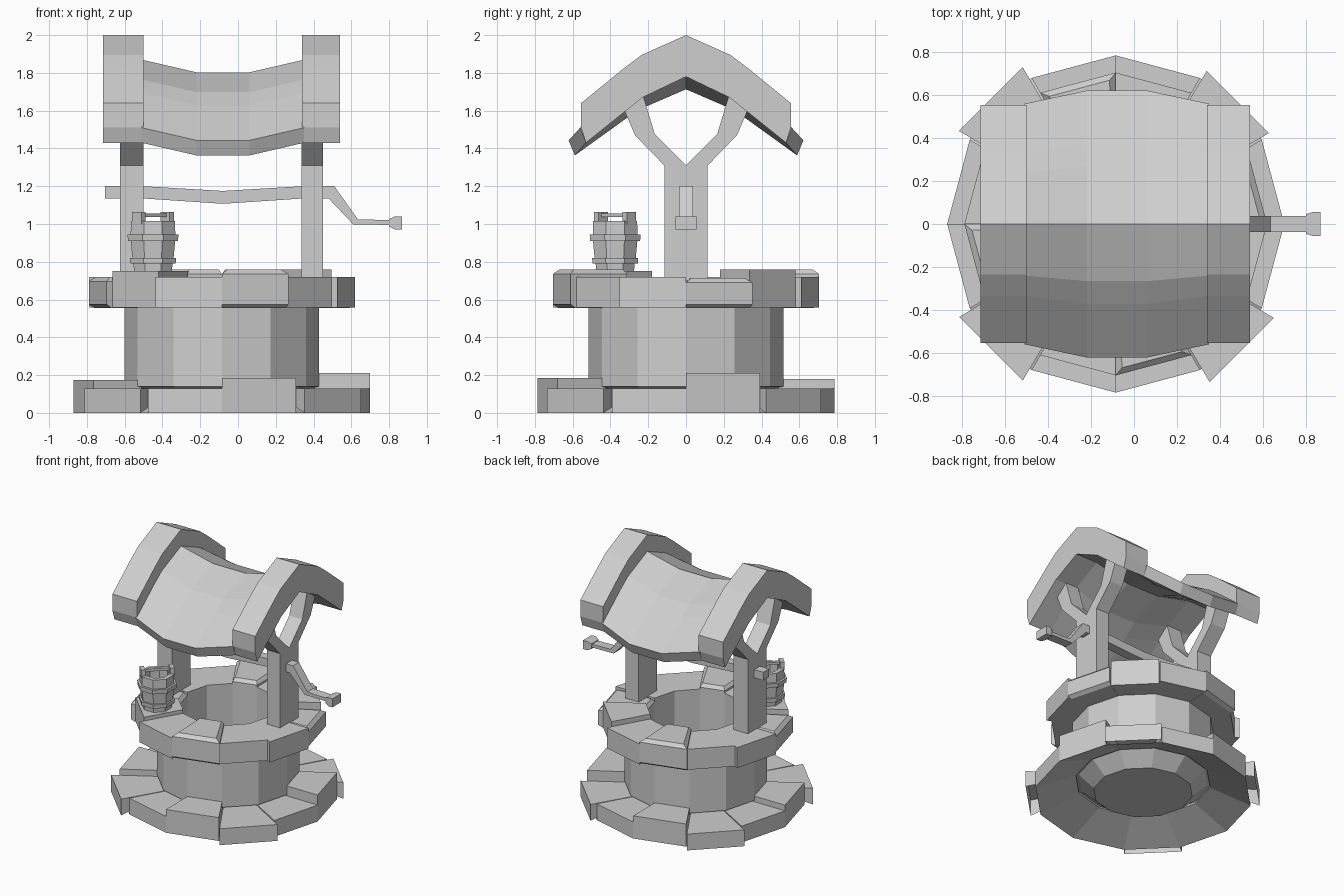
import bpy, bmesh
from math import sin, cos, radians, pi
from mathutils import Vector

cube = bpy.data.objects.get("Cube")
if cube:
    bpy.data.objects.remove(cube, do_unlink=True)

# One plain stone grey for everything
GREY = (0.62, 0.62, 0.62, 1)
stone = bpy.data.materials.new("plain_grey")
stone.use_nodes = True
stone.diffuse_color = GREY
bsdf = next(n for n in stone.node_tree.nodes if n.type == 'BSDF_PRINCIPLED')
bsdf.inputs["Base Color"].default_value = GREY

CX = -0.085  # axis of the round wall


def finish(name, bm):
    bmesh.ops.remove_doubles(bm, verts=bm.verts, dist=0.0001)
    bmesh.ops.recalc_face_normals(bm, faces=bm.faces)
    mesh = bpy.data.meshes.new(name)
    bm.to_mesh(mesh)
    bm.free()
    mesh.materials.append(stone)
    obj = bpy.data.objects.new(name, mesh)
    bpy.context.collection.objects.link(obj)


def loft(name, sections, cap_start=True):
    """Join matching closed outlines into one solid."""
    bm = bmesh.new()
    loops = [[bm.verts.new(p) for p in s] for s in sections]
    for a, b in zip(loops, loops[1:]):
        for i in range(len(a)):
            j = (i + 1) % len(a)
            bm.faces.new((a[i], a[j], b[j], b[i]))
    if cap_start:
        bm.faces.new(loops[0])
    bm.faces.new(loops[-1])
    finish(name, bm)


def lathe(name, profile, sides, cx, cy, turn=0):
    """Turn an (r, z) profile around a vertical axis."""
    bm = bmesh.new()
    rings = []
    for r, z in profile:
        rings.append([bm.verts.new((cx + r * cos(turn + 2 * pi * i / sides),
                                    cy + r * sin(turn + 2 * pi * i / sides), z))
                      for i in range(sides)])
    for a, b in zip(rings, rings[1:]):
        for i in range(sides):
            j = (i + 1) % sides
            bm.faces.new((a[i], a[j], b[j], b[i]))
    finish(name, bm)


def ring_block(name, step, levels, closed=True):
    """One of twelve stones; levels give (r_in, z_in, r_out, z_out, end inset in degrees)."""
    sections = []
    for r_in, z_in, r_out, z_out, inset in levels:
        a, b = radians(30 * step + inset), radians(30 * step + 30 - inset)
        sections.append([(CX + r * cos(t), r * sin(t), z) for r, z, t in
                         ((r_in, z_in, a), (r_out, z_out, a),
                          (r_out, z_out, b), (r_in, z_in, b))])
    loft(name, sections, closed)


def extrude_x(name, outline, x0, x1):
    loft(name, [[(x, y, z) for y, z in outline] for x in (x0, x1)])


def mirrored(half):
    """Complete a half outline (y >= 0, starting on the axis) to the other side."""
    return [(-y, z) for y, z in reversed(half) if y > 0] + half


# Base stones: raised every quarter, wider on the diagonals, sloping underneath
base_raised = {0: 0.21, 3: 0.18, 6: 0.175, 9: 0.185}
base_wide = {1: 0.83, 4: 0.85, 7: 0.847, 10: 0.857}
for k in range(12):
    r, z = base_wide.get(k, 0.785), base_raised.get(k, 0.13)
    inset = 0.7 if k in base_wide else 0
    ring_block(f"base_stone_{k + 1}", k,
               [(0.49, 0.12, r, 0, inset), (0.49, z, r, z, inset)], k not in base_wide)
lathe("base_underside", [(0.785, 0), (0.49, 0.12)], 12, CX, 0)

# Rim stones: chamfered every quarter, narrower on the diagonals
rim_heights = {0: 0.715, 1: 0.76, 3: 0.76, 7: 0.75, 9: 0.76}
for k in range(12):
    z = rim_heights.get(k, 0.72)
    if k % 3 == 0:
        levels = [(0.36, 0.555, 0.675, 0.555, 0), (0.36, 0.575, 0.705, 0.575, 0),
                  (0.36, z - 0.025, 0.705, z - 0.025, 0), (0.38, z, 0.67, z, 2.5)]
    else:
        r = 0.67 if k % 3 == 1 else 0.705
        levels = [(0.36, 0.557, r, 0.557, 0), (0.36, z, r, z, 0)]
    ring_block(f"rim_stone_{k + 1}", k, levels)

# Round wall tapering to its foot, with a hollow shaft
lathe("wall", [(0.515, 0.57), (0.515, 0.14), (0.47, 0.13), (0.36, 0.03), (0, 0.03)],
      12, CX, 0)
lathe("shaft", [(0.36, 0.60), (0.36, 0.03)], 12, CX, 0)

# Forked posts
fork = [(0, 1.31), (0.165, 1.475), (0.23, 1.69), (0.33, 1.61),
        (0.27, 1.47), (0.115, 1.31), (0.115, 0.70)]
post_outline = mirrored(fork)
extrude_x("right_post", post_outline, -0.625, -0.50)
extrude_x("left_post", post_outline, 0.335, 0.45)

# Roof: two heavy end pieces and a sagging middle
under = [(0, 1.78), (0.23, 1.67), (0.33, 1.59), (0.53, 1.43)]
end_top = [(0, 2.0), (0.235, 1.895), (0.335, 1.82), (0.555, 1.64), (0.555, 1.51)]
mid_top = [(0, 1.87), (0.24, 1.765), (0.335, 1.695), (0.56, 1.51)]


def roof_outline(top):
    return mirrored(top) + mirrored(under)[::-1]


extrude_x("right_roof_end", roof_outline(end_top), -0.715, -0.50)
extrude_x("left_roof_end", roof_outline(end_top), 0.34, 0.54)
stations = ((-0.51, 0, 1), (-0.22, 0.067, 1.11), (0.06, 0.067, 1.11), (0.35, 0, 1))
loft("roof_middle", [[(x, y * spread, z - sag) for y, z in roof_outline(mid_top)]
                     for x, sag, spread in stations])

# Axle and crank: each step gives top (x, z) and bottom (x, z)
steps = [((-0.705, 1.20), (-0.705, 1.135)), ((-0.50, 1.20), (-0.50, 1.135)),
         ((-0.08, 1.175), (-0.08, 1.107)), ((0.34, 1.20), (0.34, 1.135)),
         ((0.51, 1.20), (0.48, 1.135)), ((0.635, 1.025), (0.61, 0.998)),
         ((0.81, 1.02), (0.81, 0.995))]
loft("axle_and_crank", [[(t[0], -0.037, t[1]), (t[0], 0.037, t[1]),
                         (b[0], 0.037, b[1]), (b[0], -0.037, b[1])]
                        for t, b in steps])
loft("crank_handle", [[(x, -w, 1.006 + h), (x, w, 1.006 + h),
                       (x, w, 1.006 - h), (x, -w, 1.006 - h)]
                      for x, w, h in ((0.80, 0.045, 0.02), (0.83, 0.055, 0.034),
                                      (0.868, 0.055, 0.034))])

# Bucket with two hoops
BX, BY = -0.45, -0.375
lathe("bucket", [(0, 0.75), (0.108, 0.75), (0.112, 0.79), (0.13, 0.79),
                 (0.132, 0.82), (0.118, 0.82), (0.127, 0.91), (0.143, 0.91),
                 (0.146, 0.945), (0.128, 0.945), (0.126, 1.015), (0.09, 1.015),
                 (0.09, 0.85), (0, 0.85)], 8, BX, BY, pi / 8)

# Bucket ears and grip, set along a diagonal
along = Vector((cos(pi / 4), sin(pi / 4), 0))
across = Vector((-along.y, along.x, 0))


def diagonal_box(name, a0, a1, half, z0, z1):
    mid = Vector((BX, BY, 0))
    spots = ((a0, -half), (a1, -half), (a1, half), (a0, half))
    loft(name, [[mid + along * a + across * c + Vector((0, 0, z)) for a, c in spots]
                for z in (z0, z1)])


diagonal_box("left_bucket_ear", 0.09, 0.122, 0.035, 1.0, 1.063)
diagonal_box("right_bucket_ear", -0.122, -0.09, 0.035, 1.0, 1.063)
diagonal_box("bucket_grip", -0.095, 0.095, 0.012, 1.036, 1.056)
